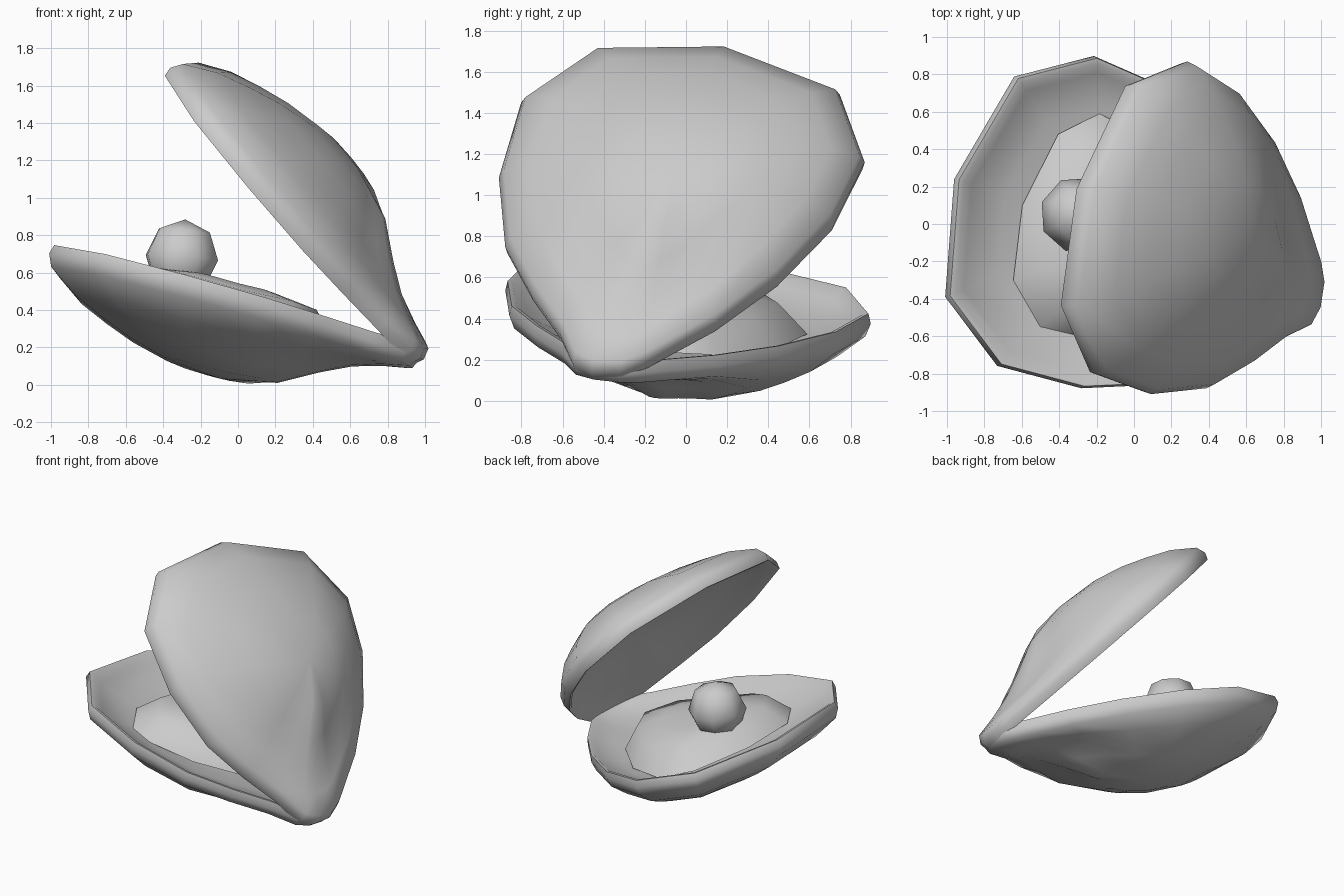
import bpy, bmesh, math

if "Cube" in bpy.data.objects:
    bpy.data.objects.remove(bpy.data.objects["Cube"])

# Shell outline: (distance from hinge, sideways position)
RIM = [(1.18, .90), (1.625, .79), (1.96, .24), (2.01, -.39), (1.72, -.76),
       (1.25, -.88), (.80, -.86), (.48, -.74), (.22, -.61), (.02, -.55),
       (-.045, -.46), (-.06, -.32), (-.02, -.21), (.06, -.08), (.20, .15),
       (.46, .46), (.80, .74)]
MEAT = [(1.13, .59), (1.36, .48), (1.56, .1), (1.61, -.3), (1.46, -.55),
        (1.28, -.59), (.95, -.52), (.6, -.38), (.42, -.12), (.52, .15), (.78, .42)]

# Profiles: (scale towards centre, depth away from hinge, depth at hinge)
OUTER = [(.998, .045, .05), (0.97, .11, .105), (.82, .215, .13), (.66, .285, .175),
         (.5, .345, .25), (.3, .395, .36)]
INNER = [(.955, .0, .0), (.9, .045, .03), (.7, .11, .07), (.4, .16, .13)]
LUMP = [(.78, -.04, -.075), (.4, -.085, -.1)]


def lower(u, v, d):
    return (.93 - .96 * u - .27 * d, v, .197 + .27 * u - .96 * d - .08 * (v + .3))


def upper(u, v, d):
    v -= .025 * u
    d += .11 * (v + .3)
    return (.92 - .65 * u + .76 * d, v, .15 + .76 * u + .65 * d)


def ring(bm, place, outline, c, s, far, near):
    verts = []
    for u, v in outline:
        du, dv = u - c[0], v - c[1]
        # w is 1 towards the hinge, 0 to the sides and far end
        w = max(0, -(du * .965 + dv * .26) / math.hypot(du, dv)) ** 2.5
        verts.append(bm.verts.new(place(c[0] + du * s, c[1] + dv * s,
                                        far + (near - far) * w)))
    return verts


def loft(bm, place, outline, c, start, profile, tip):
    rows = [start] + [ring(bm, place, outline, c, *p) for p in profile]
    n = len(outline)
    for a, b in zip(rows, rows[1:]):
        for i in range(n):
            j = (i + 1) % n
            bm.faces.new((a[i], a[j], b[j], b[i]))
    top = bm.verts.new(place(c[0], c[1], tip))
    for i in range(n):
        bm.faces.new((rows[-1][i], rows[-1][(i + 1) % n], top))


def finish(bm, name, angle):
    bmesh.ops.recalc_face_normals(bm, faces=bm.faces)
    mesh = bpy.data.meshes.new(name)
    bm.to_mesh(mesh)
    bm.free()
    ob = bpy.data.objects.new(name, mesh)
    bpy.context.collection.objects.link(ob)
    bpy.ops.object.select_all(action='DESELECT')
    ob.select_set(True)
    bpy.context.view_layer.objects.active = ob
    bpy.ops.object.shade_smooth_by_angle(angle=math.radians(angle))
    return ob


# Two matching hollow shell halves
for name, place in (("lower_shell", lower), ("upper_shell", upper)):
    bm = bmesh.new()
    c = (.95, -.02)
    rim = ring(bm, place, RIM, c, .985, -.005, -.005)
    loft(bm, place, RIM, c, rim, OUTER, .415)
    loft(bm, place, RIM, c, rim, INNER, .19)
    finish(bm, name, 60)

# Soft body resting in the lower shell
bm = bmesh.new()
c = (1.02, -.05)
base = ring(bm, lower, MEAT, c, 1, .11, .06)
bm.faces.new(base)
loft(bm, lower, MEAT, c, base, LUMP, -.10)
finish(bm, "soft_body", 60)

# Pearl
bm = bmesh.new()
bmesh.ops.create_uvsphere(bm, u_segments=8, v_segments=4, radius=.205)
pearl = finish(bm, "pearl", 80)
pearl.location = (-.3, .05, .68)
pearl.rotation_euler = (0, .1, math.radians(26))
